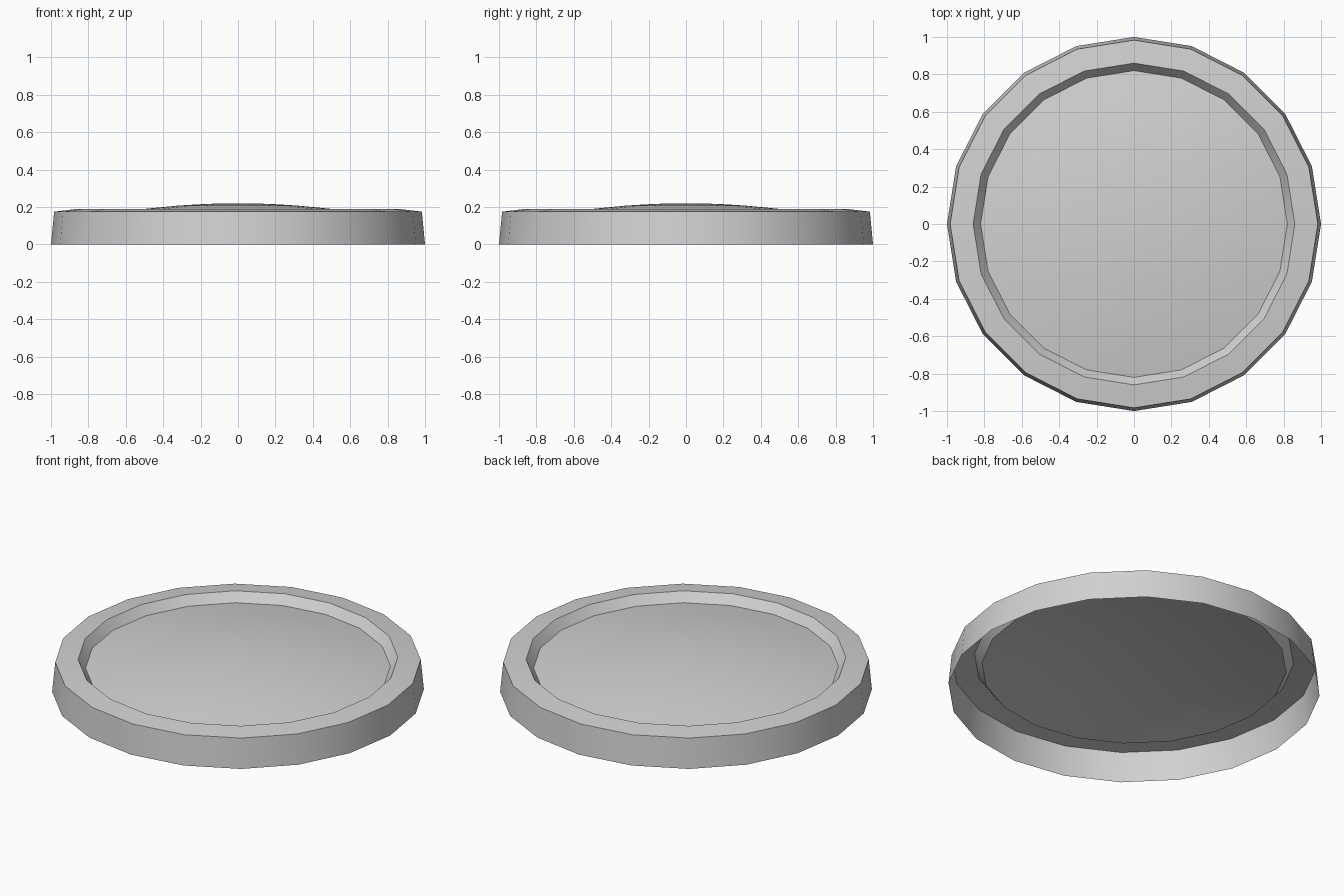
import bpy, bmesh, math

cube = bpy.data.objects.get("Cube")
if cube:
    bpy.data.objects.remove(cube, do_unlink=True)

SIDES = 20
DOME_R, DOME_LOW, DOME_TOP = 0.82, 0.138, 0.22

# Plain grey material
grey = bpy.data.materials.new("light_grey")
grey.use_nodes = True
colour = (0.64, 0.64, 0.64, 1)
grey.diffuse_color = colour
grey.node_tree.nodes["Principled BSDF"].inputs["Base Color"].default_value = colour

# Profile: open skirt, sloping lip, groove wall, then shallow dome
profile = [(1.0, 0.0), (0.983, 0.175), (0.86, 0.19)]
for t in (1, 0.8, 0.6, 0.39, 0.2):
    profile.append((DOME_R * t, DOME_TOP - (DOME_TOP - DOME_LOW) * t * t))

# Turn the profile into rings and bridge them as a single open shell
bm = bmesh.new()
rings = []
for r, z in profile:
    angles = [2 * math.pi * i / SIDES for i in range(SIDES)]
    rings.append([bm.verts.new((r * math.cos(a), r * math.sin(a), z)) for a in angles])
for low, high in zip(rings, rings[1:]):
    for i in range(SIDES):
        j = (i + 1) % SIDES
        bm.faces.new((low[i], low[j], high[j], high[i]))

# Close the dome at its centre
tip = bm.verts.new((0, 0, DOME_TOP))
for i in range(SIDES):
    bm.faces.new((rings[-1][i], rings[-1][(i + 1) % SIDES], tip))

mesh = bpy.data.meshes.new("round_lid")
bm.to_mesh(mesh)
bm.free()
mesh.materials.append(grey)
lid = bpy.data.objects.new("round_lid", mesh)
bpy.context.collection.objects.link(lid)

# Smooth shading with crisp rim and groove
bpy.ops.object.select_all(action="DESELECT")
lid.select_set(True)
bpy.context.view_layer.objects.active = lid
bpy.ops.object.shade_smooth_by_angle(angle=math.radians(30))
